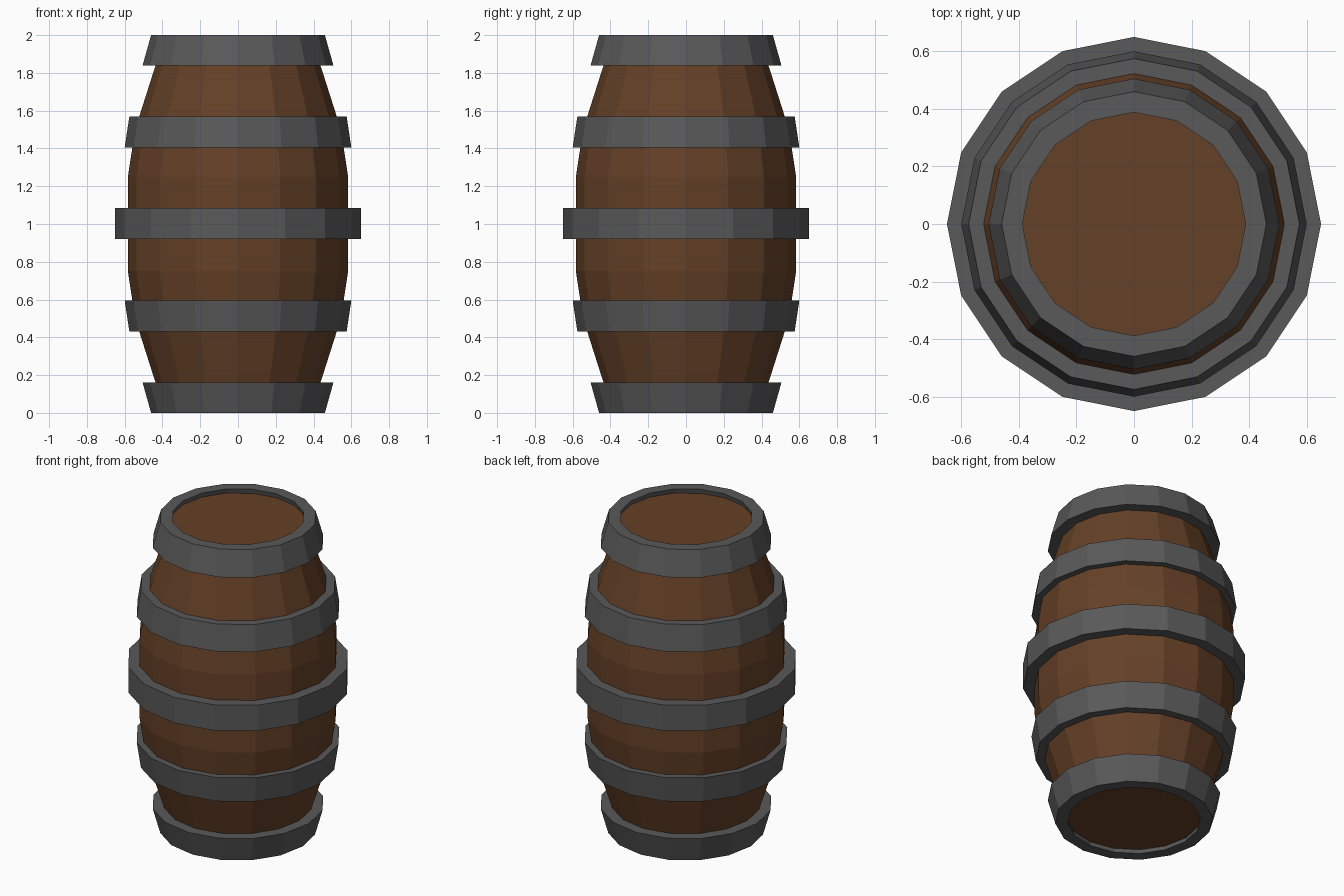
import bpy
import math

if "Cube" in bpy.data.objects:
    bpy.data.objects.remove(bpy.data.objects["Cube"])

SIDES = 16


def material(name, rgb):
    mat = bpy.data.materials.new(name)
    mat.diffuse_color = (*rgb, 1)
    mat.use_nodes = True
    mat.node_tree.nodes["Principled BSDF"].inputs["Base Color"].default_value = mat.diffuse_color
    return mat


WOOD = material("brown wood", (0.130, 0.052, 0.020))
METAL = material("grey metal", (0.100, 0.100, 0.100))


def lathe(name, profile, mat, closed):
    """Spin (radius, z) points round z; a closed profile makes a hoop, an open one gets caps."""
    n = len(profile)
    verts = [(r * math.cos(2 * math.pi * s / SIDES), r * math.sin(2 * math.pi * s / SIDES), z)
             for r, z in profile for s in range(SIDES)]
    faces = []
    for i in range(n if closed else n - 1):
        j = (i + 1) % n
        for s in range(SIDES):
            t = (s + 1) % SIDES
            faces.append((i * SIDES + s, i * SIDES + t, j * SIDES + t, j * SIDES + s))
    if not closed:
        faces.append(tuple(reversed(range(SIDES))))
        faces.append(tuple(range((n - 1) * SIDES, n * SIDES)))
    mesh = bpy.data.meshes.new(name)
    mesh.from_pydata(verts, [], faces)
    mesh.materials.append(mat)
    obj = bpy.data.objects.new(name, mesh)
    bpy.context.collection.objects.link(obj)
    return obj


# Bulging wooden body, with lids slightly recessed inside the end hoops
lathe("barrel_body", [(0.395, 0.03), (0.545, 0.5), (0.583, 0.75),
                      (0.583, 1.25), (0.545, 1.5), (0.395, 1.97)], WOOD, False)


def hoop(name, z0, z1, outer0, outer1, inner0, inner1):
    lathe(name, [(outer0, z0), (outer1, z1), (inner1, z1), (inner0, z0)], METAL, True)


# Metal hoops: straight in the middle, tapered pairs mirrored above and below
hoop("middle_hoop", 0.92, 1.085, 0.65, 0.65, 0.57, 0.57)
for name, z0, z1, outer0, outer1, inner0, inner1 in (
        ("shoulder_hoop", 1.405, 1.57, 0.60, 0.575, 0.545, 0.515),
        ("end_hoop", 1.84, 2.0, 0.505, 0.46, 0.43, 0.388)):
    hoop("upper_" + name, z0, z1, outer0, outer1, inner0, inner1)
    hoop("lower_" + name, 2 - z1, 2 - z0, outer1, outer0, inner1, inner0)
